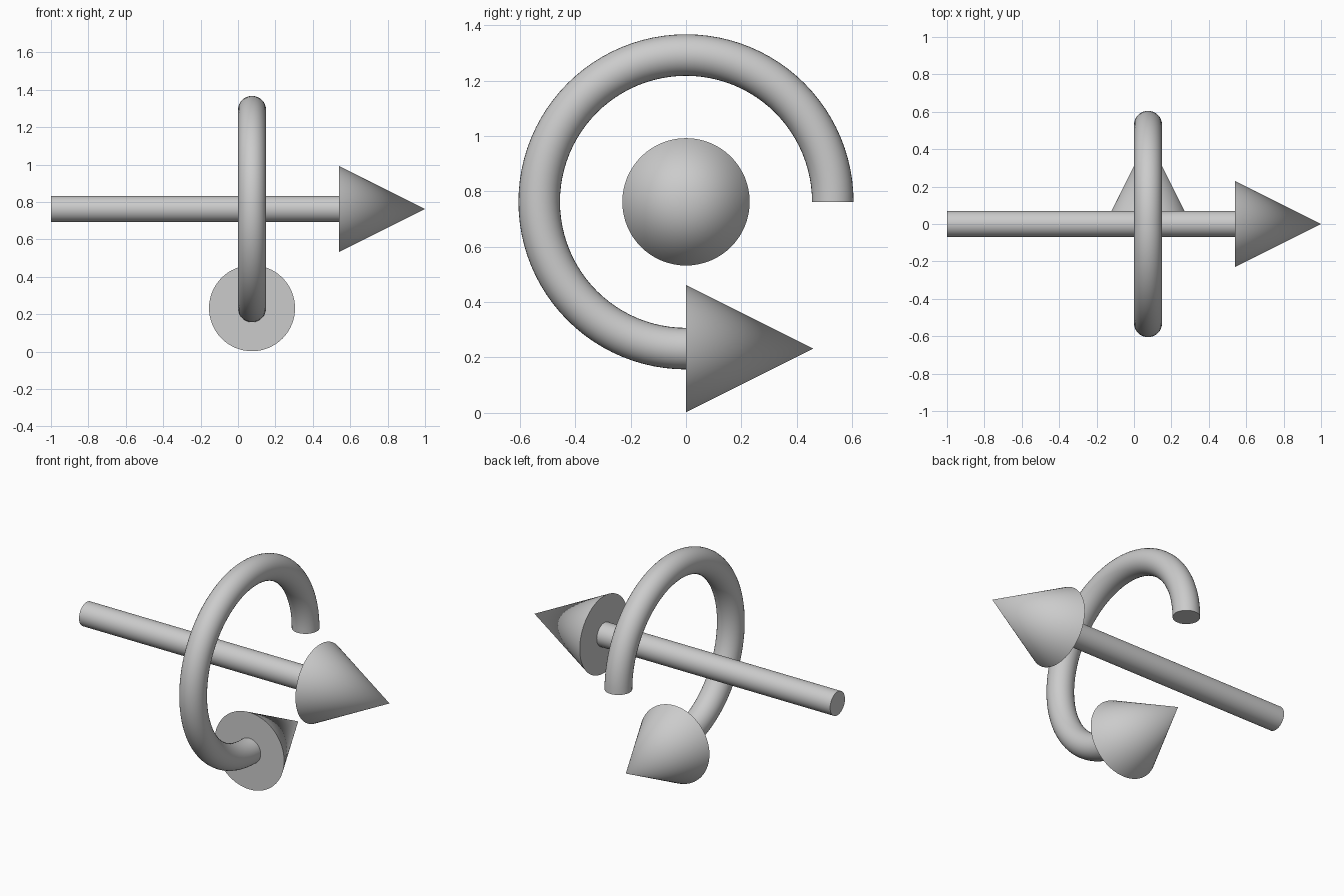
import bpy, bmesh
from math import radians
from mathutils import Matrix, Vector

cube = bpy.data.objects.get("Cube")
if cube:
    bpy.data.objects.remove(cube, do_unlink=True)

AXIS_Z = 0.762      # height of the straight shaft and ring centre
RING_X = 0.075      # plane of the ring
RING_R = 0.53       # ring centreline radius
TUBE_R = 0.075
SHAFT_R = 0.07
HEAD_R = 0.23
HEAD_LEN = 0.46
SIDES = 64

grey = bpy.data.materials.new("plain grey")
grey.use_nodes = True
colour = (0.6, 0.6, 0.6, 1)
grey.diffuse_color = colour
grey.node_tree.nodes["Principled BSDF"].inputs["Base Color"].default_value = colour


def finish(name, bm):
    """Turn a bmesh into a smooth-shaded object with sharp rims."""
    bmesh.ops.recalc_face_normals(bm, faces=bm.faces[:])
    mesh = bpy.data.meshes.new(name)
    bm.to_mesh(mesh)
    bm.free()
    mesh.materials.append(grey)
    obj = bpy.data.objects.new(name, mesh)
    bpy.context.collection.objects.link(obj)
    bpy.ops.object.select_all(action="DESELECT")
    obj.select_set(True)
    bpy.context.view_layer.objects.active = obj
    bpy.ops.object.shade_smooth_by_angle(angle=radians(30))
    return obj


def taper(name, start, end, r_start, r_end):
    """Capped cylinder or cone running between two points."""
    start, end = Vector(start), Vector(end)
    span = end - start
    turn = span.to_track_quat("Z", "Y").to_matrix().to_4x4()
    bm = bmesh.new()
    bmesh.ops.create_cone(bm, cap_ends=True, segments=SIDES, radius1=r_start,
                          radius2=r_end, depth=span.length,
                          matrix=Matrix.Translation((start + end) / 2) @ turn)
    return finish(name, bm)


# Straight arrow
neck = 1 - HEAD_LEN
taper("straight_shaft", (-1, 0, AXIS_Z), (neck, 0, AXIS_Z), SHAFT_R, SHAFT_R)
taper("straight_arrowhead", (neck, 0, AXIS_Z), (1, 0, AXIS_Z), HEAD_R, 0)

# Curved arrow: three quarters of a ring, swept over the top
bm = bmesh.new()
bmesh.ops.create_circle(bm, segments=SIDES // 2, radius=TUBE_R,
                        matrix=Matrix.Translation((RING_X, RING_R, AXIS_Z)))
bmesh.ops.spin(bm, geom=bm.verts[:] + bm.edges[:], cent=(RING_X, 0, AXIS_Z),
               axis=(1, 0, 0), angle=radians(270), steps=72)
bmesh.ops.holes_fill(bm, edges=[e for e in bm.edges if e.is_boundary], sides=0)
finish("curved_shaft", bm)

low = AXIS_Z - RING_R
taper("curved_arrowhead", (RING_X, 0, low), (RING_X, HEAD_LEN, low), HEAD_R, 0)
